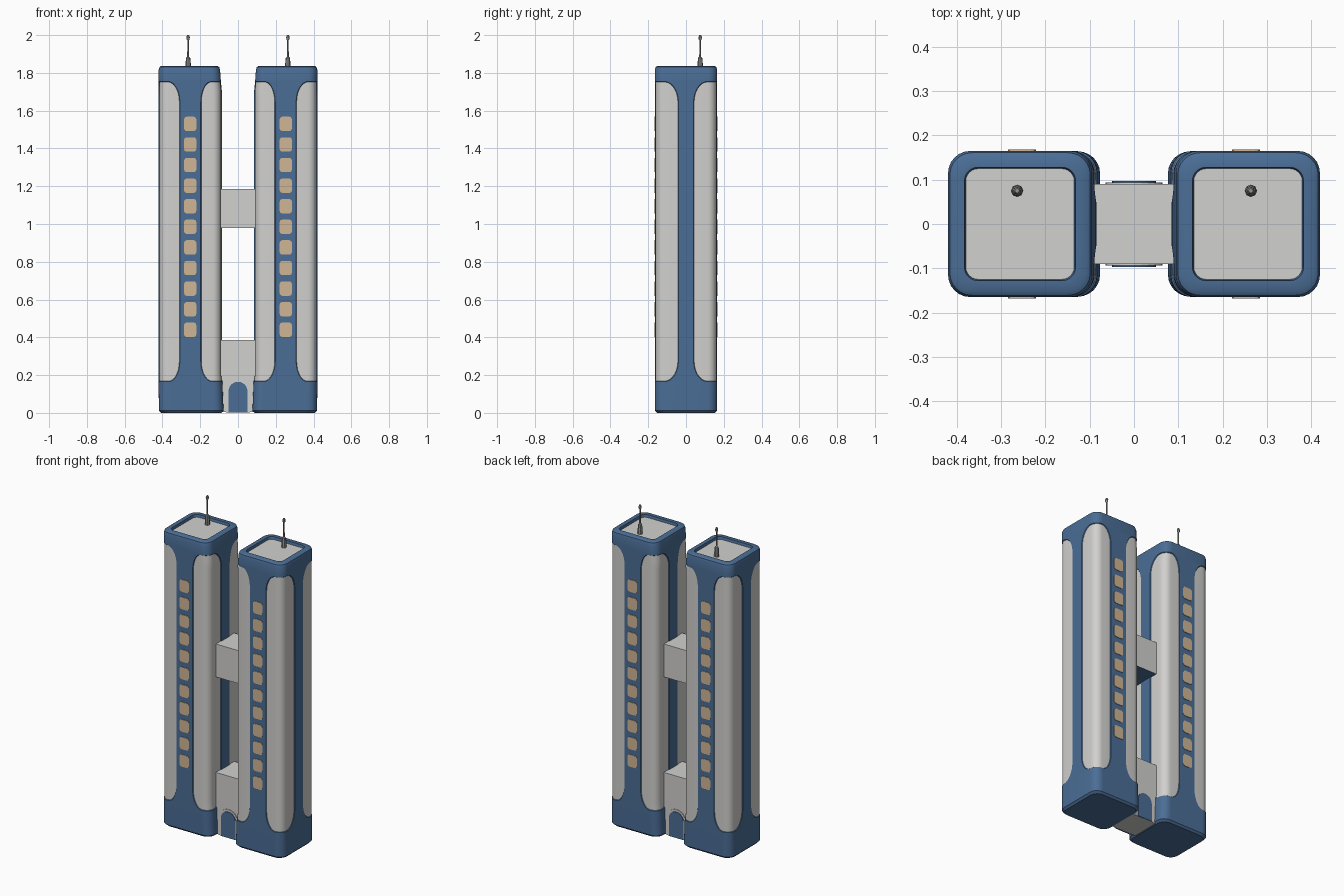
import bpy, bmesh, math

cube = bpy.data.objects.get("Cube")
if cube:
    bpy.data.objects.remove(cube)


def material(name, r, g, b):
    m = bpy.data.materials.new(name)
    m.use_nodes = True
    m.diffuse_color = (r, g, b, 1)
    m.node_tree.nodes["Principled BSDF"].inputs["Base Color"].default_value = (r, g, b, 1)
    return m


blue = material("blue", 0.07, 0.155, 0.305)
white = material("off white", 0.64, 0.635, 0.62)
tan = material("tan", 0.63, 0.47, 0.3)
grey = material("antenna grey", 0.3, 0.3, 0.29)


def finish(name, bm, mats, mirror="", smooth=None):
    """Turn a bmesh into an object, mirrored about the given axes."""
    bmesh.ops.recalc_face_normals(bm, faces=bm.faces)
    me = bpy.data.meshes.new(name)
    bm.to_mesh(me)
    bm.free()
    for m in mats:
        me.materials.append(m)
    ob = bpy.data.objects.new(name, me)
    bpy.context.collection.objects.link(ob)
    if smooth:
        bpy.ops.object.select_all(action="DESELECT")
        ob.select_set(True)
        bpy.context.view_layer.objects.active = ob
        bpy.ops.object.shade_smooth_by_angle(angle=math.radians(smooth))
    if mirror:
        mod = ob.modifiers.new("Mirror", "MIRROR")
        mod.use_axis = ("x" in mirror, "y" in mirror, False)
        mod.use_mirror_merge = False
    return ob


def prism(bm, outline, y0, y1):
    """Extrude an x-z outline from y0 to y1."""
    front = [bm.verts.new((x, y0, z)) for x, z in outline]
    back = [bm.verts.new((x, y1, z)) for x, z in outline]
    n = len(outline)
    faces = [bm.faces.new(front), bm.faces.new(back[::-1])]
    for i in range(n):
        j = (i + 1) % n
        faces.append(bm.faces.new((front[i], back[i], back[j], front[j])))
    return faces


# Tower: lofted rounded square, blue ribs between arched white corner panels
ARC = 6
OUT, HALF, RAD = 0.42, 0.165, 0.05
LOW, HIGH, ARCH = 0.165, 1.755, 0.11


def ring(bm, z, inset, rad):
    inner = 0.075 + 0.01 * min(z / 0.2, 1) + 0.01 * max(0, min((z - 1.7) / 0.1, 1))
    cx, hx, hy = (OUT + inner) / 2, (OUT - inner) / 2 - inset, HALF - inset
    d = min(max(min(z - LOW, HIGH - z), 0), ARCH)
    t = 1 - d / ARCH
    flare = 1 - math.sqrt(1 - t * t)
    rib_x = 0.055 + (HALF - RAD - 0.055) * flare
    rib_y = 0.04 + (HALF - RAD - 0.04) * flare
    rib_x, rib_y = min(rib_x, hx - rad), min(rib_y, hy - rad)
    verts = []
    for k, (sx, sy) in enumerate([(1, 1), (-1, 1), (-1, -1), (1, -1)]):
        pts = [(hx, rib_y)]
        for i in range(ARC + 1):
            a = math.pi / 2 * i / ARC
            pts.append((hx - rad + rad * math.cos(a), hy - rad + rad * math.sin(a)))
        pts.append((rib_x, hy))
        if k % 2:
            pts.reverse()
        verts += [bm.verts.new((cx + sx * x, sy * y, z)) for x, y in pts]
    return verts


bm = bmesh.new()
ease = [1 - math.cos(math.pi / 2 * i / 7) for i in range(8)]
levels = [(0, 0.012, RAD), (0.012, 0.001, RAD), (0.13, 0, RAD)]
levels += [(LOW + ARCH * e, 0, RAD) for e in ease]
levels += [(HIGH - ARCH * e, 0, RAD) for e in reversed(ease)]
levels += [(1.815, 0, RAD), (1.83, 0.004, RAD), (1.836, 0.012, RAD),
           (1.836, 0.037, 0.03), (1.82, 0.04, 0.028)]
rings = [ring(bm, *lv) for lv in levels]
per = ARC + 3
panels = []
for a, b, lo, hi in zip(rings, rings[1:], levels, levels[1:]):
    for i in range(len(a)):
        j = (i + 1) % len(a)
        f = bm.faces.new((a[i], a[j], b[j], b[i]))
        if i % per < per - 1 and lo[0] > LOW - 0.001 and hi[0] < HIGH + 0.001:
            panels.append(f)
bm.faces.new(rings[0][::-1])
roof = bm.faces.new(rings[-1])
roof.material_index = 1
bmesh.ops.remove_doubles(bm, verts=bm.verts, dist=0.00005)
panels = [f for f in panels if f.is_valid]
bmesh.ops.recalc_face_normals(bm, faces=bm.faces)
bmesh.ops.inset_region(bm, faces=panels, thickness=0.003, depth=-0.004, use_even_offset=True)
for f in panels:
    f.material_index = 1
finish("tower", bm, [blue, white], "x", 35)

# Windows: a column of soft-cornered plates on the front and back ribs
bm = bmesh.new()
w, h, c = 0.032, 0.038, 0.012
corner = [(w, h - c), (w - c * 0.3, h - c * 0.3), (w - c, h)]
shape = corner + [(-x, z) for x, z in reversed(corner)]
shape += [(-x, -z) for x, z in corner] + [(x, -z) for x, z in reversed(corner)]
for i in range(11):
    prism(bm, [(0.253 + x, 0.44 + 0.109 * i + z) for x, z in shape], -0.168, -0.16)
finish("windows", bm, [tan], "xy")

# Upper skybridge with a blue underside
bm = bmesh.new()
faces = prism(bm, [(-0.1, 0.98), (0.1, 0.98), (0.1, 1.185), (-0.1, 1.185)], -0.09, 0.09)
for f in faces:
    if all(v.co.z < 1 for v in f.verts):
        f.material_index = 1
finish("skybridge", bm, [white, blue])

# Lower entrance block
bm = bmesh.new()
prism(bm, [(-0.1, 0.004), (0.1, 0.004), (0.1, 0.385), (-0.1, 0.385)], -0.09, 0.09)
finish("entrance_block", bm, [white])


# Arched door and its trim, front and back
def arch(width, top):
    pts = [(width, 0.003)]
    for i in range(13):
        a = math.pi * i / 12
        pts.append((width * math.cos(a), top - width + width * math.sin(a)))
    return pts + [(-width, 0.003)]


for name, width, top, depth, mat in [("door_trim", 0.064, 0.178, 0.094, white),
                                     ("door", 0.05, 0.165, 0.097, blue)]:
    bm = bmesh.new()
    prism(bm, arch(width, top), -depth, -0.088)
    finish(name, bm, [mat], "y")

# Antennas: turned profile with a thick foot and a small knob
bm = bmesh.new()
profile = [(0.014, 1.818), (0.014, 1.85), (0.011, 1.88), (0.005, 1.885), (0.004, 1.972),
           (0.008, 1.978), (0.009, 1.99), (0.005, 2.0)]
prev = None
for r, z in profile:
    loop = [bm.verts.new((0.264 + r * math.cos(math.tau * i / 8),
                          0.075 + r * math.sin(math.tau * i / 8), z)) for i in range(8)]
    if prev:
        for i in range(8):
            j = (i + 1) % 8
            bm.faces.new((prev[i], prev[j], loop[j], loop[i]))
    else:
        bm.faces.new(loop[::-1])
    prev = loop
bm.faces.new(prev)
finish("antenna", bm, [grey], "x", 40)
